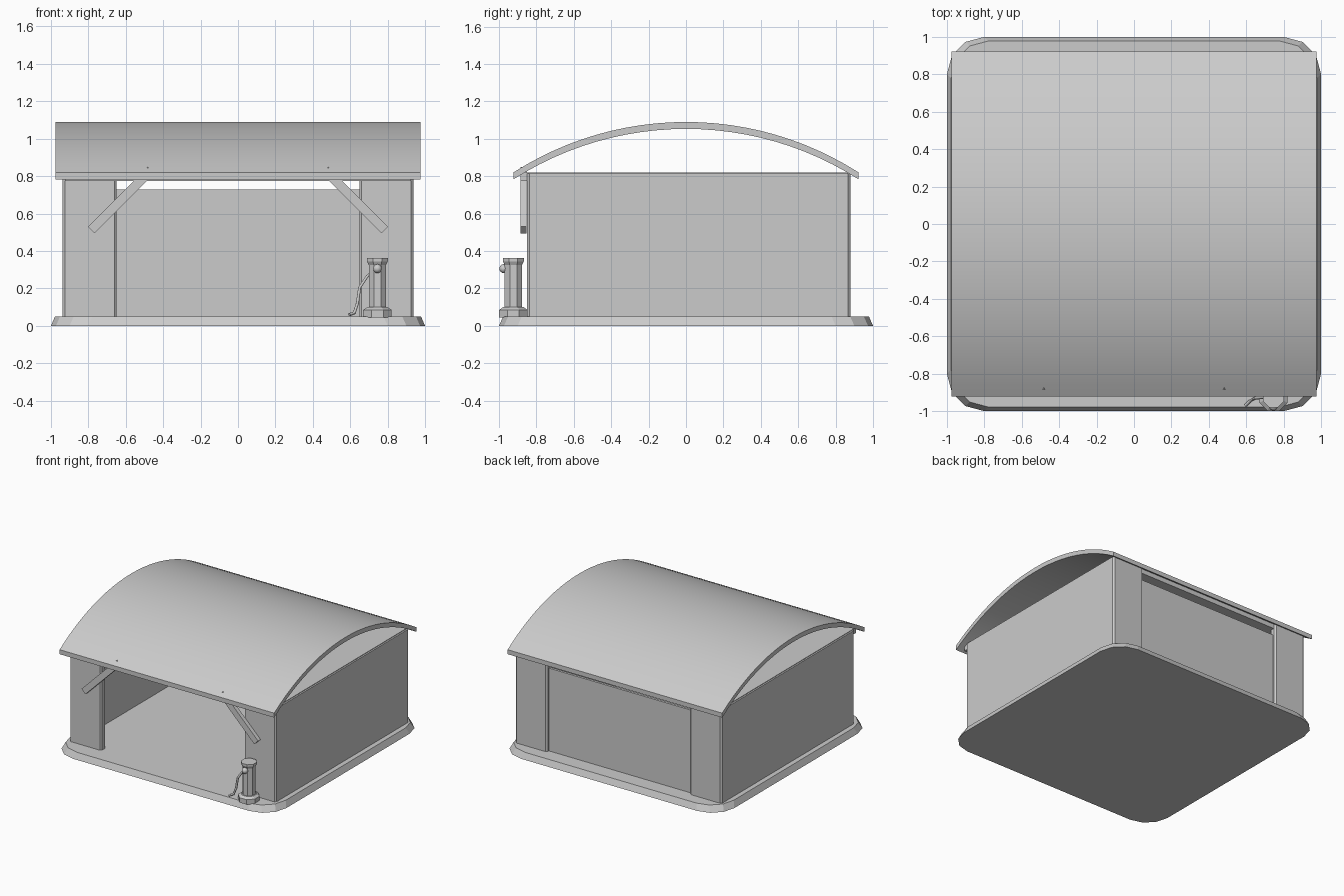
import bpy, bmesh, math
from mathutils import Vector

cube = bpy.data.objects.get("Cube")
if cube:
    bpy.data.objects.remove(cube, do_unlink=True)

grey = bpy.data.materials.new("light_grey")
grey.use_nodes = True
COLOUR = (0.6, 0.6, 0.6, 1)
grey.diffuse_color = COLOUR
grey.node_tree.nodes["Principled BSDF"].inputs["Base Color"].default_value = COLOUR


def finish(bm, name, smooth=None):
    """Turn a bmesh into a named grey object."""
    bmesh.ops.recalc_face_normals(bm, faces=bm.faces)
    mesh = bpy.data.meshes.new(name)
    bm.to_mesh(mesh)
    bm.free()
    mesh.materials.append(grey)
    obj = bpy.data.objects.new(name, mesh)
    bpy.context.collection.objects.link(obj)
    if smooth:
        bpy.ops.object.select_all(action="DESELECT")
        obj.select_set(True)
        bpy.context.view_layer.objects.active = obj
        bpy.ops.object.shade_smooth_by_angle(angle=math.radians(smooth))
    return obj


def loft(name, rings, smooth=None):
    """Skin matching closed rings and cap both ends."""
    bm = bmesh.new()
    loops = [[bm.verts.new(p) for p in ring] for ring in rings]
    n = len(loops[0])
    for a, b in zip(loops, loops[1:]):
        for i in range(n):
            j = (i + 1) % n
            bm.faces.new((a[i], a[j], b[j], b[i]))
    bm.faces.new(loops[0])
    bm.faces.new(loops[-1])
    return finish(bm, name, smooth)


def box(name, x, y, z):
    return loft(name, [[(x[0], y[0], h), (x[1], y[0], h),
                        (x[1], y[1], h), (x[0], y[1], h)] for h in z])


def turned(name, centre, profile, sides=8):
    """Vertical faceted shape from (radius, height) pairs."""
    rings = []
    for r, z in profile:
        ring = []
        for i in range(sides):
            a = math.tau * (i + 0.5) / sides
            ring.append((centre[0] + r * math.cos(a), centre[1] + r * math.sin(a), z))
        rings.append(ring)
    return loft(name, rings)


# Foundation slab with rounded corners and sloping rim
def slab_ring(half, z):
    ring = []
    for quarter in range(4):
        for step in range(4):
            a = math.radians(90 * quarter + 30 * step)
            sx = 1 if quarter in (0, 3) else -1
            sy = 1 if quarter < 2 else -1
            ring.append((sx * (half - 0.2) + 0.2 * math.cos(a),
                         sy * (half - 0.2) + 0.2 * math.sin(a), z))
    return ring


loft("foundation_slab", [slab_ring(1.0, 0), slab_ring(0.978, 0.05)])

# C-shaped side walls that wrap round the front and back corners
FRONT, BACK, OUT, JAMB, THICK, BEV = -0.85, 0.88, 0.938, 0.648, 0.05, 0.013
for name, s in (("left_wall", 1), ("right_wall", -1)):
    outline = [
        (JAMB, FRONT + BEV), (JAMB + BEV, FRONT), (OUT - BEV, FRONT), (OUT, FRONT + BEV),
        (OUT, BACK - BEV), (OUT - BEV, BACK), (JAMB + BEV, BACK), (JAMB, BACK - BEV),
        (JAMB, BACK - THICK), (OUT - THICK, BACK - THICK),
        (OUT - THICK, FRONT + THICK), (JAMB, FRONT + THICK)]
    loft(name, [[(s * x, y, z) for x, y in outline] for z in (0.045, 0.815)])

# Back panel, ceiling and front beam
box("back_panel", (-JAMB - 0.01, JAMB + 0.01), (0.835, 0.855), (0.045, 0.73))
box("ceiling", (-0.925, 0.925), (-0.84, 0.866), (0.78, 0.82))
box("front_beam", (-0.925, 0.925), (-0.885, -0.835), (0.775, 0.82))

# Arched roof with vertical eaves
HALF, RISE, TOP, SEGMENTS = 0.923, 0.27, 1.09, 24
radius = (HALF ** 2 + RISE ** 2) / (2 * RISE)
sweep = math.asin(HALF / radius)
angles = [sweep * (2 * i / SEGMENTS - 1) for i in range(SEGMENTS + 1)]
arc = [(radius * math.sin(a), TOP - radius * (1 - math.cos(a))) for a in angles]
section = arc + [(y, z - 0.037) for y, z in reversed(arc)]
loft("arched_roof", [[(x, y, z) for y, z in section] for x in (-0.975, 0.975)], smooth=30)

# Diagonal braces under the front eave
for name, s in (("left_brace", 1), ("right_brace", -1)):
    profile = [(0.802, 0.53), (0.767, 0.495), (0.447, 0.815), (0.482, 0.85)]
    loft(name, [[(s * x, y, z) for x, z in profile] for y in (-0.885, -0.852)])

# Pump: foot, column with flared cap, and round dial
PUMP = (0.745, -0.923)
turned("pump_foot", PUMP, [(0.082, 0.045), (0.082, 0.085), (0.06, 0.1)])
turned("pump_column", PUMP, [(0.05, 0.09), (0.05, 0.325), (0.061, 0.345), (0.061, 0.362)])
bm = bmesh.new()
bmesh.ops.create_uvsphere(bm, u_segments=10, v_segments=8, radius=0.024)
bmesh.ops.translate(bm, verts=bm.verts, vec=(PUMP[0], -0.974, 0.306))
finish(bm, "pump_dial", smooth=50)

# Bent hose with a nozzle resting on the slab
hose = bpy.data.curves.new("pump_hose", "CURVE")
hose.dimensions = "3D"
hose.bevel_depth = 0.009
hose.bevel_resolution = 1
hose.use_fill_caps = True
path = [(0.71, -0.925, 0.28), (0.69, -0.925, 0.265), (0.65, -0.93, 0.205),
        (0.638, -0.935, 0.12), (0.622, -0.945, 0.07), (0.595, -0.97, 0.06)]
spline = hose.splines.new("POLY")
spline.points.add(len(path) - 1)
for point, co in zip(spline.points, path):
    point.co = (*co, 1)
hose.materials.append(grey)
bpy.context.collection.objects.link(bpy.data.objects.new("pump_hose", hose))
